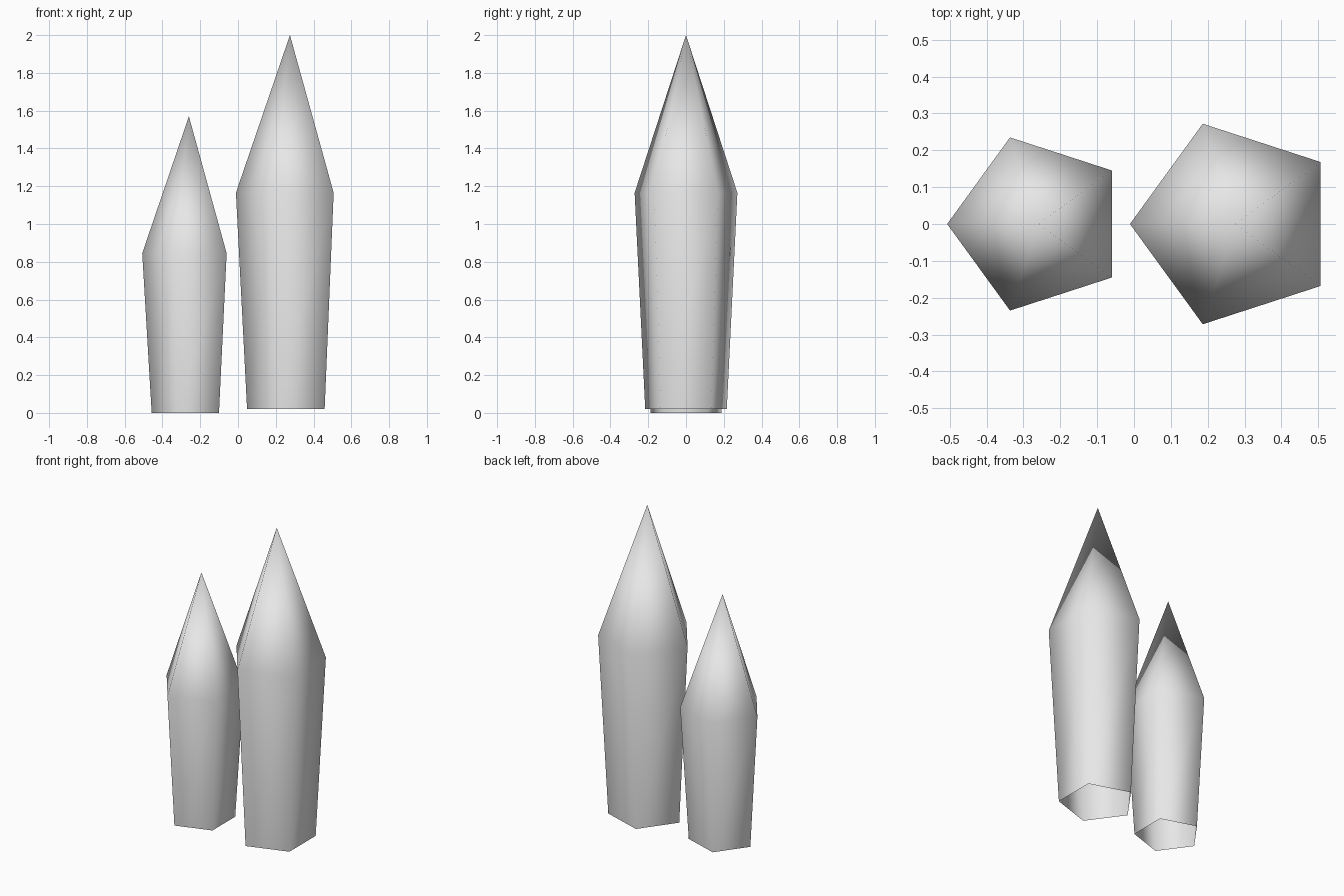
import bpy
import bmesh
from math import cos, sin, tau

if "Cube" in bpy.data.objects:
    bpy.data.objects.remove(bpy.data.objects["Cube"], do_unlink=True)

SIDES = 5

# One plain grey for both crystals
grey = bpy.data.materials.new("light_grey")
grey.use_nodes = True
colour = (0.8, 0.8, 0.8, 1)
grey.diffuse_color = colour
grey.node_tree.nodes["Principled BSDF"].inputs["Base Color"].default_value = colour


def crystal(name, x, base, shoulder, tip_z):
    """Open five-sided shaft that widens to a shoulder, then a pointed tip.
    base and shoulder are (radius, height)."""
    bm = bmesh.new()
    rings = []
    for radius, z in (base, shoulder):
        rings.append([bm.verts.new((-radius * cos(tau * i / SIDES),
                                    -radius * sin(tau * i / SIDES), z))
                      for i in range(SIDES)])
    low, high = rings
    tip = bm.verts.new((0, 0, tip_z))
    for i in range(SIDES):
        j = (i + 1) % SIDES
        bm.faces.new((low[i], low[j], high[j], high[i]))
        bm.faces.new((high[i], high[j], tip))
    # Smooth across every edge, as on a softly shaded gem
    for face in bm.faces:
        face.smooth = True
    mesh = bpy.data.meshes.new(name)
    bm.to_mesh(mesh)
    bm.free()
    mesh.materials.append(grey)
    obj = bpy.data.objects.new(name, mesh)
    obj.location.x = x
    bpy.context.collection.objects.link(obj)
    return obj


# Short crystal on the right, tall one on the left, slightly raised
crystal("short_crystal", -0.26, (0.197, 0), (0.247, 0.845), 1.57)
crystal("tall_crystal", 0.275, (0.227, 0.02), (0.286, 1.165), 2)
